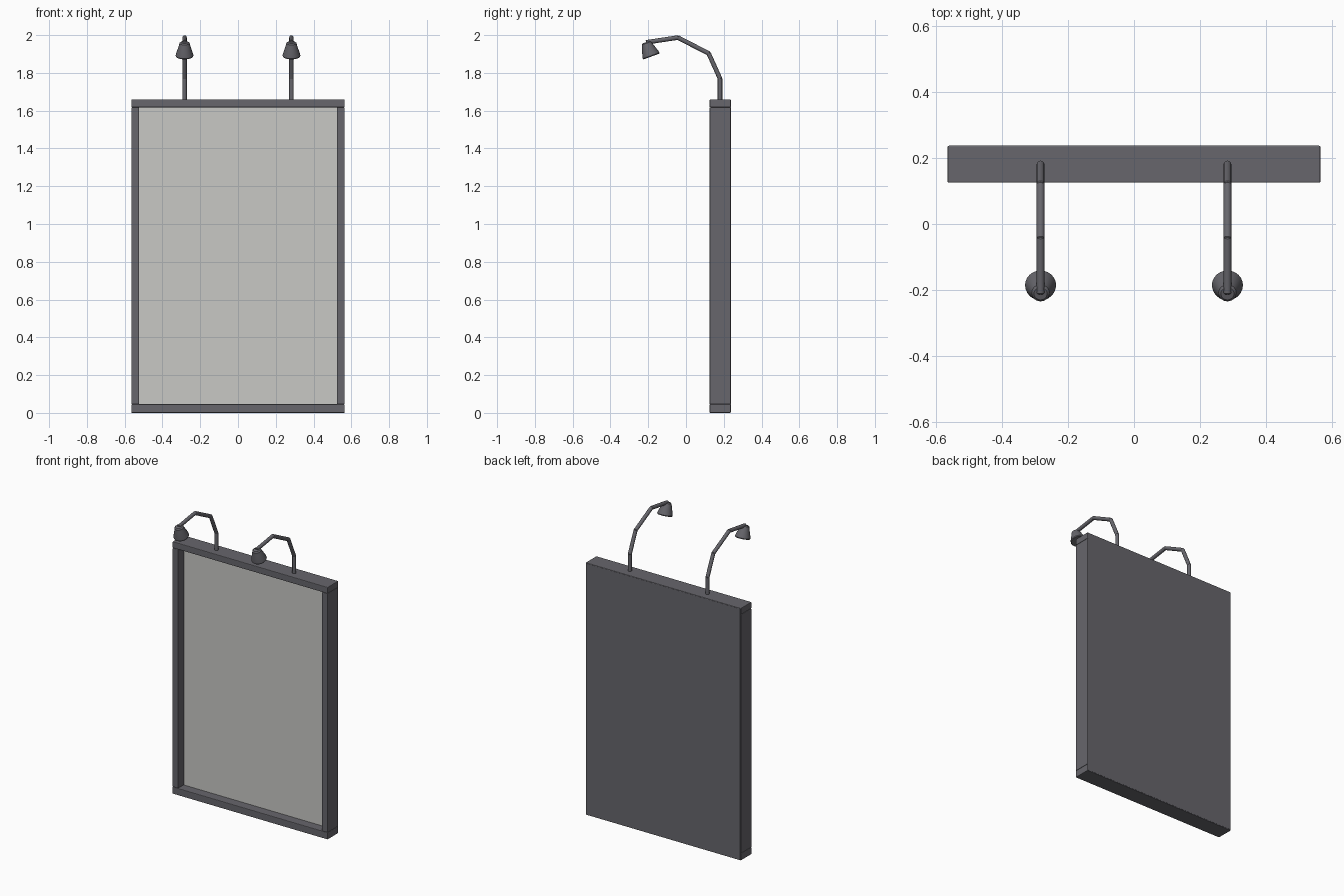
import bpy, bmesh, math
from mathutils import Vector, Matrix

if "Cube" in bpy.data.objects:
    bpy.data.objects.remove(bpy.data.objects["Cube"])


def material(name, rgb):
    m = bpy.data.materials.new(name)
    m.diffuse_color = (*rgb, 1)
    m.use_nodes = True
    m.node_tree.nodes["Principled BSDF"].inputs["Base Color"].default_value = m.diffuse_color
    return m


DARK = material("dark grey metal", (0.135, 0.133, 0.15))
LIGHT = material("pale grey board", (0.58, 0.58, 0.56))


def finish(name, bm, mat, smooth=False):
    me = bpy.data.meshes.new(name)
    bmesh.ops.recalc_face_normals(bm, faces=bm.faces)
    bm.to_mesh(me)
    bm.free()
    me.materials.append(mat)
    ob = bpy.data.objects.new(name, me)
    bpy.context.collection.objects.link(ob)
    if smooth:
        bpy.ops.object.select_all(action='DESELECT')
        ob.select_set(True)
        bpy.context.view_layer.objects.active = ob
        bpy.ops.object.shade_smooth_by_angle(angle=math.radians(35))
    return ob


def box(name, lo, hi, mat, bevel=0.0):
    lo, hi = Vector(lo), Vector(hi)
    bm = bmesh.new()
    bmesh.ops.create_cube(bm, size=1)
    for v in bm.verts:
        v.co = Vector([a + (b - a) * (c + 0.5) for a, b, c in zip(lo, hi, v.co)])
    if bevel:
        bmesh.ops.bevel(bm, geom=bm.edges[:], offset=bevel, segments=2,
                        profile=0.5, affect='EDGES')
    return finish(name, bm, mat)


def lathe(name, start, direction, profile, mat, sides=16):
    """Spin (radius, distance) points around an axis and cap both ends."""
    turn = Vector((0, 0, 1)).rotation_difference(Vector(direction)).to_matrix().to_4x4()
    bm = bmesh.new()
    rings = [[bm.verts.new((r * math.cos(2 * math.pi * i / sides),
                            r * math.sin(2 * math.pi * i / sides), d))
              for i in range(sides)] for r, d in profile]
    for a, b in zip(rings, rings[1:]):
        for i in range(sides):
            j = (i + 1) % sides
            bm.faces.new((a[i], a[j], b[j], b[i]))
    bm.faces.new(rings[0])
    bm.faces.new(rings[-1])
    bmesh.ops.transform(bm, matrix=Matrix.Translation(start) @ turn, verts=bm.verts)
    return finish(name, bm, mat, True)


# Frame dimensions
W, Y0, Y1, H, T = 0.565, 0.125, 0.237, 1.66, 0.042

# Frame bars
box("bottom_bar", (-W, Y0, 0), (W, Y1, T + 0.004), DARK, 0.004)
box("top_bar", (-W, Y0, H - T), (W, Y1, H), DARK, 0.004)
for s, side in ((-1, "left"), (1, "right")):
    x0, x1 = sorted((s * W, s * (W - T)))
    box(side + "_bar", (x0, Y0, T + 0.004), (x1, Y1, H - T), DARK, 0.004)

# Display board and its dark backing
box("display_board", (-W + T - 0.01, 0.185, T - 0.006), (W - T + 0.01, 0.2, H - T + 0.01), LIGHT)
box("back_panel", (-W + 0.004, 0.2, 0.004), (W - 0.004, Y1 + 0.001, H - 0.004), DARK)

# Two lamps on bent arms
ARM = [(0.18, 1.65), (0.18, 1.77), (0.12, 1.903), (-0.043, 1.987), (-0.209, 1.962)]
SHADE = [(0.02, -0.006), (0.027, 0), (0.031, 0.016), (0.046, 0.062), (0.047, 0.07), (0.044, 0.075)]
TILT = math.radians(20)
for s, side in ((-1, "left"), (1, "right")):
    x = s * 0.283
    for n, (a, b) in enumerate(zip(ARM, ARM[1:]), 1):
        p, q = Vector((x, *a)), Vector((x, *b))
        d = (q - p).length
        lathe(f"{side}_arm_segment_{n}", p, q - p,
              [(0.009, -0.003), (0.012, 0), (0.012, d), (0.009, d + 0.003)], DARK, 12)
    lathe(side + "_lamp_shade", Vector((x, -0.209, 1.957)),
          (0, math.sin(TILT), -math.cos(TILT)), SHADE, DARK, 24)
